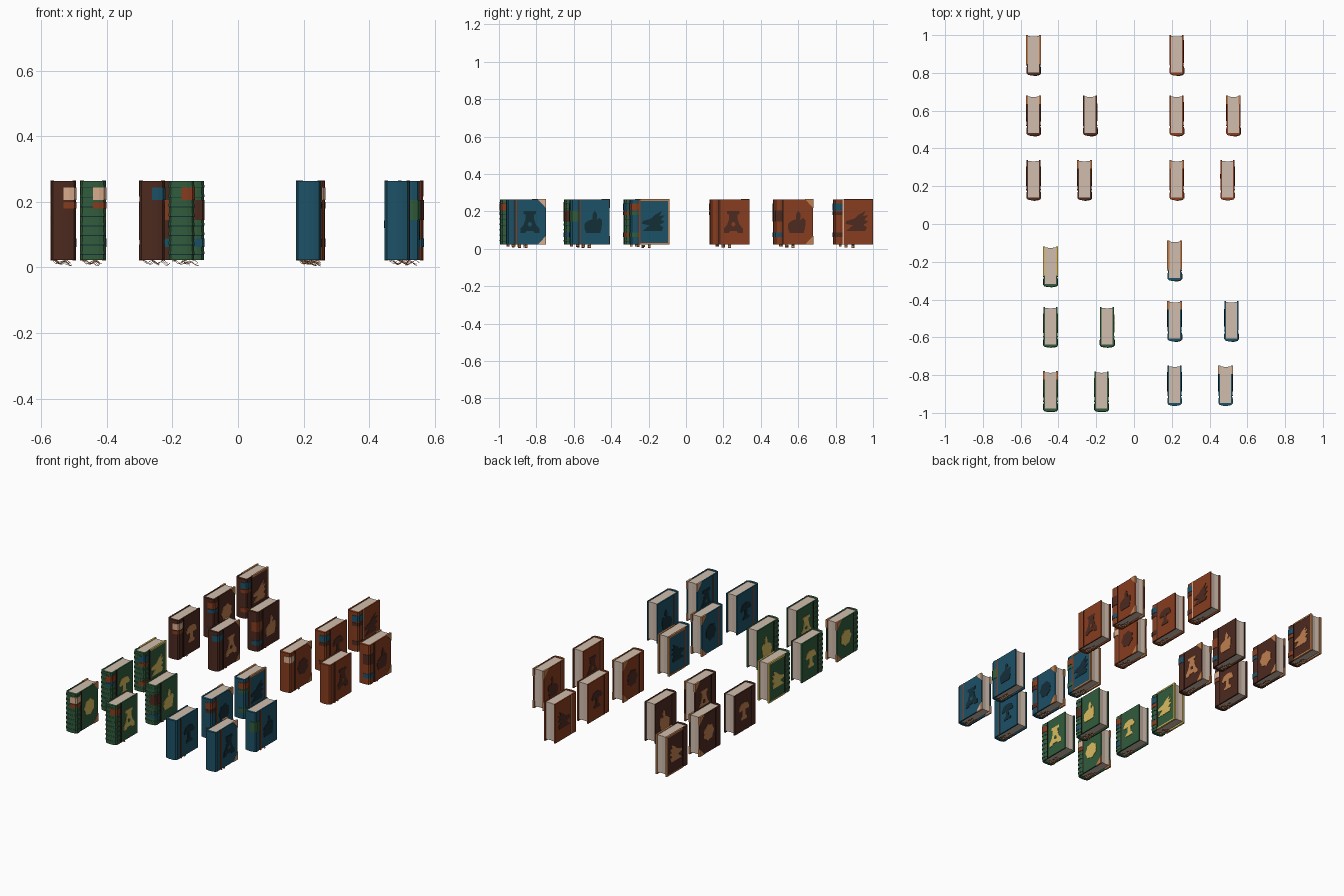
import bpy, bmesh, math, random

if "Cube" in bpy.data.objects:
    bpy.data.objects.remove(bpy.data.objects["Cube"])

random.seed(4)
HW, D, Z0, Z1 = 0.037, 0.214, 0.023, 0.264   # half thickness, depth, bottom, top


def mat(name, rgb):
    m = bpy.data.materials.new(name)
    m.diffuse_color = tuple((c / 255) ** 2.2 for c in rgb) + (1,)
    m.use_nodes = True
    m.node_tree.nodes["Principled BSDF"].inputs["Base Color"].default_value = m.diffuse_color
    return m


M = {
    "brown": mat("brown leather", (78, 46, 36)),
    "rust": mat("rust leather", (134, 63, 36)),
    "green": mat("green leather", (52, 92, 62)),
    "blue": mat("blue leather", (34, 82, 102)),
    "page": mat("page cream", (208, 188, 172)),
    "copper": mat("copper", (190, 126, 80)),
    "peach": mat("peach label", (216, 172, 140)),
    "gold": mat("gold", (216, 186, 96)),
    "navy": mat("deep teal ink", (26, 50, 58)),
    "dark": mat("dark edge", (46, 32, 28)),
}


class Part:
    """Collects prisms into one named mesh object."""

    def __init__(self, name, loc, color):
        self.name, self.loc, self.color = name, loc, color
        self.bm = bmesh.new()

    def prism(self, pts, lo, hi, axis="z"):
        put = {"z": lambda a, b, h: (a, b, h),
               "x": lambda a, b, h: (h, a, b),
               "y": lambda a, b, h: (a, h, b)}[axis]
        low = [self.bm.verts.new(put(a, b, lo)) for a, b in pts]
        top = [self.bm.verts.new(put(a, b, hi)) for a, b in pts]
        self.bm.faces.new(low)
        self.bm.faces.new(top)
        for i in range(len(pts)):
            j = (i + 1) % len(pts)
            self.bm.faces.new((low[i], low[j], top[j], top[i]))
        return self

    def both_covers(self, pts, lo, hi):
        """Plate on the left and right cover; pts are (y, z)."""
        self.prism(pts, lo, hi, "x")
        self.prism(pts, -lo, -hi, "x")
        return self

    def done(self):
        bmesh.ops.recalc_face_normals(self.bm, faces=self.bm.faces)
        me = bpy.data.meshes.new(self.name)
        self.bm.to_mesh(me)
        self.bm.free()
        me.materials.append(M[self.color])
        ob = bpy.data.objects.new(self.name, me)
        ob.location = self.loc
        bpy.context.collection.objects.link(ob)


def rect(a0, a1, b0, b1):
    return [(a0, b0), (a1, b0), (a1, b1), (a0, b1)]


def spine(off):
    """Right half of the outer book outline, hinge to spine middle."""
    w = HW + off
    return [(w - 0.003, 0.05), (w + 0.001, 0.038), (w + 0.001, 0.014 - off),
            (w * 0.85, 0.005 - off), (w * 0.45, 0.001 - off), (0, -off)]


def mirrored(half):
    return half + [(-x, y) for x, y in reversed(half[:-1])]


# Cover emblems in (y, z), unit is about 0.01 and centred on the cover
def circle(r, n, cy=0, cz=0, wobble=0):
    return [(cy + (r + wobble * (i % 2)) * math.cos(i * math.tau / n),
             cz + (r + wobble * (i % 2)) * math.sin(i * math.tau / n)) for i in range(n)]


def sym(half):
    return half + [(-a, b) for a, b in reversed(half)]


EMBLEMS = {
    "flask": [sym([(3.4, 6), (3.4, 4.4), (2.2, 4), (2.4, 1.5), (3.4, -1.5),
                   (5.2, -3.6), (5.2, -6), (2.6, -6), (1.8, -4.9)])],
    "mushroom": [sym([(1.2, 5.2), (3.6, 4.4), (5.2, 1.6), (4.6, 0.6), (1.4, 0.8),
                      (1.3, -2.6), (3.2, -4), (3, -5.2)])],
    "round": [circle(4.5, 14, wobble=0.8)],
    "pot": [[(-4, -6), (3.6, -6), (4.4, -3), (4.6, 1), (3.2, 2.2), (1.4, 1),
             (-1.2, 1.4), (-3, 0.6), (-4.8, -0.6), (-5, -3.5)],
            [(-0.8, 0.8), (1.6, 0.8), (2, 4.2), (0.6, 6.2), (-0.4, 4.6)]],
    "beast": [[(-6, -5), (4.5, -5), (5.5, -3), (3.5, -1.5), (6.2, 0.2), (4, 1.2), (6, 3.5),
               (3.4, 3.4), (4.6, 6), (1, 4), (-1.5, 1.8), (-5.8, 0.6), (-6.2, -1), (-2.2, -1.8)]],
}
HOLES = {"flask": circle(1.2, 10, 0, -1.2)}


def ribbons(loc):
    """Thin curled ribbons lying under the book, waved across its thickness."""
    p = Part("curled_ribbons", loc, "copper")
    for k in range(3):
        y = 0.034 + 0.032 * k + random.uniform(-0.004, 0.004)
        x0, ph = random.uniform(-0.032, -0.022), random.uniform(0, 3)
        top = [(x0 + 0.0055 * i, 0.018 - 0.004 * k * i / 9 + 0.005 * math.sin(i * 1.1 + ph))
               for i in range(10)]
        low = [(x, z - 0.0016) for x, z in reversed(top)]
        p.prism(top + low, y, y + 0.014, "y")
    p.done()


def book(x, y, leather, ink, strip, emblem, corner=None, trim=None, labels=(), bands=False):
    loc = (x, y, 0)
    # Wrapped cover: two boards and a rounded spine
    outer = mirrored([(HW, D), (HW, 0.06)] + spine(0))
    inner = [(-HW + 0.008, D), (-HW + 0.008, 0.016), (HW - 0.008, 0.016), (HW - 0.008, D)]
    Part(leather + "_cover", loc, leather).prism(outer + inner, Z0, Z1).done()
    # Page block with a hollow fore edge
    w = HW - 0.008
    Part("page_block", loc, "page").prism(
        [(-w, 0.014), (w, 0.014), (w, D - 0.005), (0, D - 0.008), (-w, D - 0.005)],
        Z0 + 0.010, Z1 - 0.003).done()
    # Hinge strip
    Part("hinge_strip", loc, strip).both_covers(
        rect(0.052, 0.059, Z0, Z1), HW - 0.004, HW + 0.0015).done()
    # Emblem on both covers
    place = lambda pts: [(0.128 + a * 0.0098, 0.143 + b * 0.0098) for a, b in pts]
    e = Part(emblem + "_emblem", loc, ink)
    for pts in EMBLEMS[emblem]:
        e.both_covers(place(pts), HW - 0.002, HW + 0.002)
    e.done()
    if emblem in HOLES:
        Part("emblem_window", loc, leather).both_covers(
            place(HOLES[emblem]), HW, HW + 0.0027).done()
    # Corner guards
    if corner:
        c = Part("corner_guards", loc, corner)
        for z, s in ((Z0 - 0.001, 1), (Z1 + 0.001, -1)):
            c.both_covers([(D + 0.001, z), (D + 0.001, z + s * 0.048), (D - 0.044, z)],
                          HW - 0.009, HW + 0.002)
        c.done()
    # Edge trim frame
    if trim:
        t = Part("edge_trim", loc, trim)
        for r in (rect(0.06, D, Z1 - 0.008, Z1 + 0.001), rect(0.06, D, Z0 - 0.001, Z0 + 0.008),
                  rect(D - 0.008, D + 0.001, Z0, Z1)):
            t.both_covers(r, HW - 0.009, HW + 0.002)
        t.done()
    # Spine labels wrapping from the middle to the right hinge
    for color, z0, z1 in labels:
        Part("spine_label", loc, color).prism(
            spine(0.0025) + list(reversed(spine(-0.002))), z0, z1).done()
    # Spine bands
    if bands:
        b = Part("spine_bands", loc, leather)
        g = Part("band_grooves", loc, "navy")
        for i in range(8):
            z = Z0 + 0.018 + i * 0.029
            b.prism(mirrored(spine(0.0018)), z, z + 0.007)
            g.prism(mirrored(spine(0.0008)), z - 0.0025, z)
        b.done()
        g.done()
    ribbons(loc)


SLOTS = [(0, 0.661), (0, 0.341), (0.30, 0.341), (0, 0), (0.27, 0)]
HIGH, LOW, FOOT, MID = (0.206, 0.243), (0.180, 0.200), (0.062, 0.088), (0.145, 0.205)
# leather, group origin, emblem ink, hinge strip, slot 2 and 4 emblems, corners of slots 3 and 5
# trim, then label colours (upper, lower) for each slot
GROUPS = [
    ("brown", (-0.532, 0.125), "copper", "dark", ("round", "mushroom"), None, "copper", "copper",
     [("blue", "rust"), ("rust", "blue"), ("rust", "blue"), ("peach", "rust"), ("blue", None)]),
    ("rust", (0.226, 0.125), "brown", "brown", ("mushroom", "round"), "copper", None, None,
     [("blue", "brown"), ("blue", "brown"), ("brown", "blue"), ("peach", None), None]),
    ("green", (-0.442, -0.994), "gold", "dark", ("mushroom", "round"), None, None, "gold",
     [("blue", "rust"), ("rust", "blue"), ("brown", "blue"), ("peach", "rust"), ("rust", None)]),
    ("blue", (0.215, -0.963), "navy", "rust", ("round", "mushroom"), None, "peach", "copper",
     [("rust", "green"), ("rust", "brown"), ("green", None), None, None]),
]

for leather, (gx, gy), ink, strip, (e2, e4), c3, c5, trim, labels in GROUPS:
    emblems = ["beast", e2, "pot", e4, "flask"]
    for i, (dx, dy) in enumerate(SLOTS):
        emb = emblems[i]
        corner = {"round": "copper", "pot": c3, "flask": c5}.get(emb)
        lab = []
        if labels[i]:
            up, low = labels[i]
            lab.append((up, *(MID if i == 2 else HIGH)))
            if low and i != 2:
                lab.append((low, *LOW))
            if low and i < 3:
                lab.append((low, *FOOT))
        hinge = "peach" if (leather == "rust" and i == 0) else strip
        book(gx + dx, gy + dy, leather, ink, hinge, emb, corner,
             trim if i == 0 else None, lab, bands=(leather == "green"))
